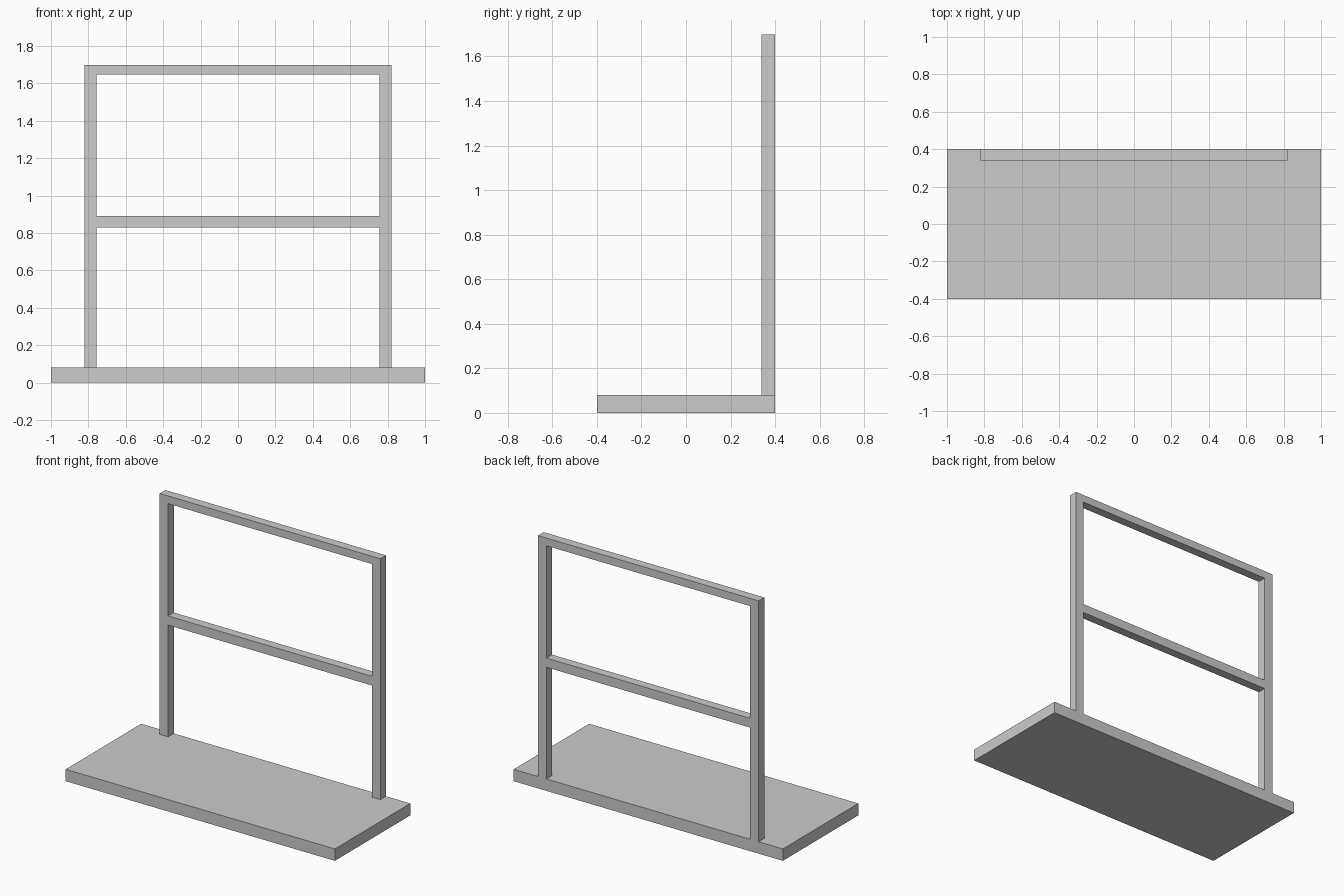
import bpy, bmesh

if "Cube" in bpy.data.objects:
    bpy.data.objects.remove(bpy.data.objects["Cube"])

def finish(name, bm):
    bmesh.ops.recalc_face_normals(bm, faces=bm.faces)
    mesh = bpy.data.meshes.new(name)
    bm.to_mesh(mesh)
    bm.free()
    obj = bpy.data.objects.new(name, mesh)
    bpy.context.collection.objects.link(obj)
    return obj

# Flat base slab
bm = bmesh.new()
bmesh.ops.create_cube(bm, size=1)
for v in bm.verts:
    v.co = (v.co.x * 2, v.co.y * 0.8, (v.co.z + 0.5) * 0.08)
finish("base", bm)

# Rear frame: two posts, middle rail and top rail, as one seamless solid
xs = [-0.82, -0.757, 0.757, 0.82]
zs = [0.08, 0.83, 0.892, 1.646, 1.698]
y_front, y_back = 0.34, 0.40
bm = bmesh.new()
grid = [[bm.verts.new((x, y_front, z)) for z in zs] for x in xs]
for i in range(3):
    for k in range(4):
        if i == 1 and k in (0, 2):
            continue  # openings between the rails
        bm.faces.new((grid[i][k], grid[i + 1][k], grid[i + 1][k + 1], grid[i][k + 1]))
depth = bmesh.ops.extrude_face_region(bm, geom=bm.faces[:], use_keep_orig=True)
new_verts = [g for g in depth["geom"] if isinstance(g, bmesh.types.BMVert)]
bmesh.ops.translate(bm, verts=new_verts, vec=(0, y_back - y_front, 0))
finish("rear_frame", bm)
